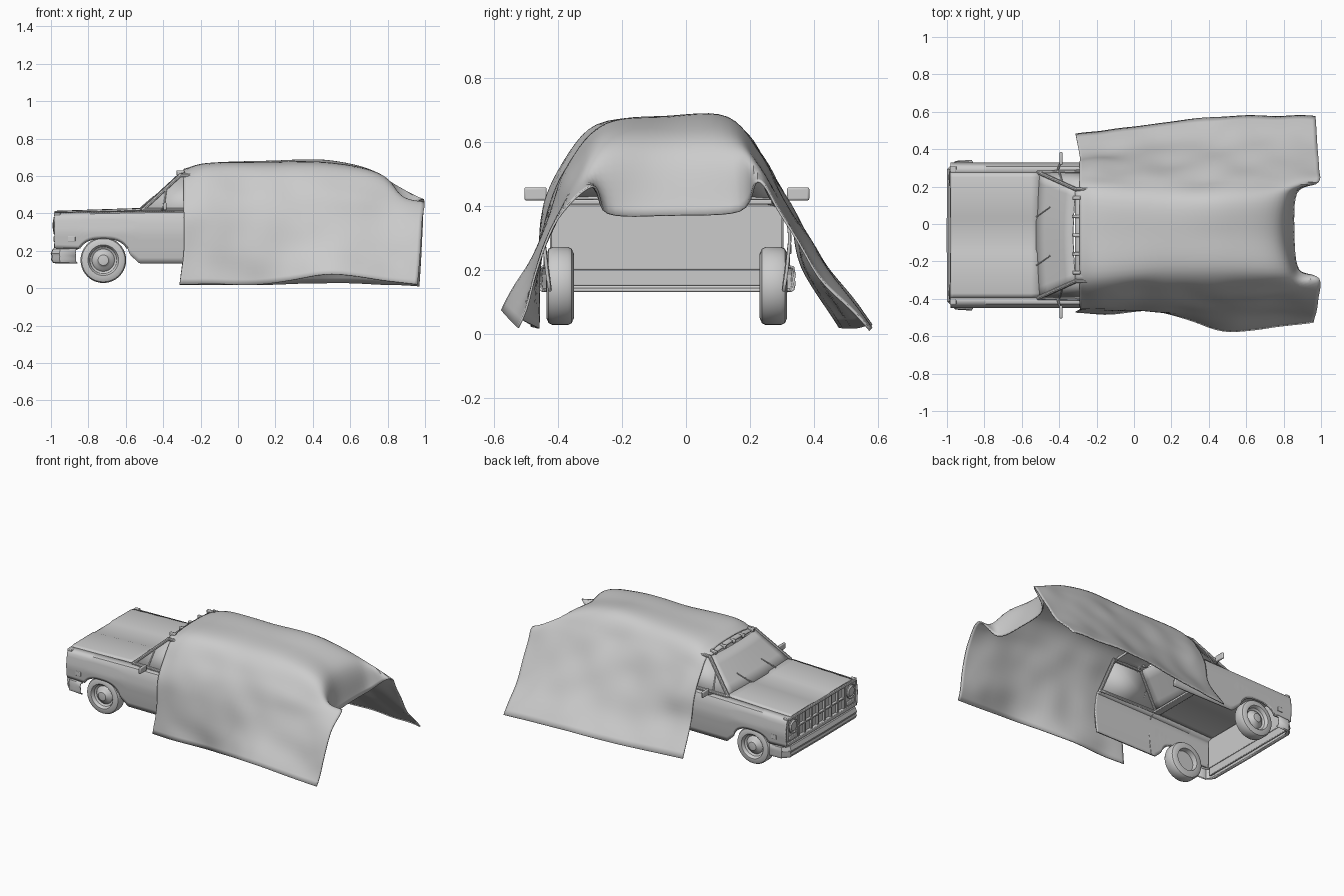
import bpy, bmesh, math
from mathutils import Vector, Matrix, noise

if "Cube" in bpy.data.objects:
    bpy.data.objects.remove(bpy.data.objects["Cube"])

CY = -0.06  # truck centre line


def finish(name, bm, bevel=0.0, thick=0.0):
    bmesh.ops.recalc_face_normals(bm, faces=bm.faces[:])
    me = bpy.data.meshes.new(name)
    bm.to_mesh(me)
    bm.free()
    ob = bpy.data.objects.new(name, me)
    bpy.context.collection.objects.link(ob)
    if thick:
        m = ob.modifiers.new("thickness", 'SOLIDIFY')
        m.thickness, m.offset = thick, 0
    if bevel:
        m = ob.modifiers.new("bevel", 'BEVEL')
        m.width, m.segments = bevel, 2
    return ob


def grid(name, rows, thick=0.0, closed=False):
    bm = bmesh.new()
    vs = [[bm.verts.new(p) for p in r] for r in rows]
    n = len(rows)
    for i in range(n if closed else n - 1):
        a, b = vs[i], vs[(i + 1) % n]
        for j in range(len(a) - 1):
            bm.faces.new((a[j], a[j + 1], b[j + 1], b[j]))
    return finish(name, bm, thick=thick)


def box(name, x0, x1, y0, y1, z0, z1, bevel=0.004):
    bm = bmesh.new()
    bmesh.ops.create_cube(bm, size=1)
    for v in bm.verts:
        v.co = ((x0 + x1) / 2 + v.co.x * (x1 - x0), CY + (y0 + y1) / 2 + v.co.y * (y1 - y0),
                (z0 + z1) / 2 + v.co.z * (z1 - z0))
    return finish(name, bm, bevel)


def rod(name, pts, r):
    bm = bmesh.new()
    for a, b in zip(pts, pts[1:]):
        a, b = Vector(a), Vector(b)
        d = b - a
        M = Matrix.Translation((a + b) / 2 + Vector((0, CY, 0))) @ d.to_track_quat('Z', 'Y').to_matrix().to_4x4()
        bmesh.ops.create_cone(bm, cap_ends=True, segments=10, radius1=r, radius2=r, depth=d.length + r, matrix=M)
    return finish(name, bm)


def lathe(name, profile, centre, axis, n=36):
    # profile: (radius, offset along axis)
    rows = []
    for k in range(n):
        a = 2 * math.pi * k / n
        c, s = math.cos(a), math.sin(a)
        if axis == 'y':
            rows.append([(centre[0] + r * c, CY + centre[1] + h, centre[2] + r * s) for r, h in profile])
        else:
            rows.append([(centre[0] + h, CY + centre[1] + r * c, centre[2] + r * s) for r, h in profile])
    return grid(name, rows, closed=True)


def interp(pts, x):
    for (a, za), (b, zb) in zip(pts, pts[1:]):
        if x <= b:
            return za + (zb - za) * (x - a) / (b - a)
    return pts[-1][1]


def catmull(pts, n):
    pts = [Vector(p) for p in pts]
    P = [2 * pts[0] - pts[1]] + pts + [2 * pts[-1] - pts[-2]]
    out = []
    for i in range(1, len(P) - 2):
        a, b, c, d = P[i - 1:i + 3]
        for k in range(n):
            t = k / n
            out.append(0.5 * (2 * b + (c - a) * t + (2 * a - 5 * b + 4 * c - d) * t * t
                              + (3 * b - a - 3 * c + d) * t ** 3))
    return out + [pts[-1]]


# draped tarpaulin: cross-sections from the near hem over the top to the far hem
def section(x, yz, pull=0.0):
    return [(x - pull * max(0, .2 - z) * 5, y, z) for y, z in yz]

front = section(-.29, [(-.47, .02), (-.46, .2), (-.445, .38), (-.38, .5), (-.28, .61), (-.06, .635),
                       (.16, .61), (.26, .5), (.325, .37), (.36, .21), (.48, .02)], .025)
shoulder = section(-.16, [(-.475, .02), (-.46, .2), (-.44, .38), (-.38, .52), (-.28, .65), (-.06, .665),
                          (.15, .65), (.25, .53), (.33, .38), (.375, .21), (.5, .02)])
middle = section(.17, [(-.475, .025), (-.46, .2), (-.425, .38), (-.36, .53), (-.25, .65), (-.06, .675),
                       (.13, .665), (.23, .55), (.32, .39), (.41, .2), (.54, .02)])
rear = section(.5, [(-.575, .075), (-.49, .22), (-.42, .38), (-.36, .53), (-.25, .65), (-.06, .67),
                    (.13, .67), (.23, .55), (.32, .4), (.445, .2), (.575, .03)])
fall = [(.79, -.545, .04), (.79, -.47, .2), (.8, -.4, .37), (.81, -.35, .48), (.8, -.26, .58),
        (.76, -.06, .59), (.79, .14, .585), (.82, .22, .535), (.81, .31, .39), (.79, .44, .2), (.79, .575, .02)]
hem = [(.96, -.525, .02), (.975, -.46, .19), (.985, -.4, .36), (.99, -.29, .46), (.88, -.24, .375),
       (.855, -.06, .37), (.87, .16, .38), (.985, .22, .475), (.99, .29, .39), (.98, .42, .18), (.97, .57, .01)]
cols = [catmull(s, 6) for s in (front, shoulder, middle, rear, fall, hem)]
lines = [catmull(c, 9) for c in zip(*cols)]
for ln in lines:
    for p in ln:
        w = min(1, (p.x + .31) * 6 + .2) * min(1, (.7 - p.z) * 6 + .1)
        d = noise.noise(Vector((p.x * 5 + p.z * 3, p.y * 4, p.z * 5 - p.x * 2))) * .012 * w
        p.y += d * (1 if p.y > CY else -1)
        p.z = max(.004, p.z + d * .4)
grid("tarpaulin", lines, thick=.007)


# body sides with a squarish wheel arch cut-out
def arch(dx, w=.145, h=.135):
    return .133 + h * max(0, 1 - abs(dx / w) ** 2.6) ** (1 / 2.6)

def lower_edge(x):
    z = interp([(-.99, .215), (-.86, .21), (-.6, .2), (-.52, .127), (-.06, .125)], x)
    return max(z, arch(x + .72))

xs = [-.98 + .01 * i for i in range(93)]
for s in (1, -1):
    rows = []
    for x in xs:
        zb = lower_edge(x)
        row = []
        for k in range(9):
            z = zb + (.38 - zb) * k / 8
            row.append((x, CY + s * interp([(.1, .36), (.2, .375), (.3, .385), (.34, .38), (.38, .374)], z), z))
        dz = interp([(-.98, -.01), (-.5, 0), (0, .005)], x)
        row += [(x, CY + s * .365, .4 + dz), (x, CY + s * .335, .412 + dz)]
        rows.append(row)
    grid("body_side", rows, thick=.01)
    # arch lip
    rod("arch_lip", [(-.72 + .142 * k / 10, s * .38, arch(.142 * k / 10)) for k in range(-10, 11)
                     if arch(.142 * k / 10) > .2], .005)
    # door gap strip and side marker
    rod("door_seam", [(-.49, s * .362, .14), (-.49, s * .383, .3), (-.49, s * .373, .38), (-.49, s * .335, .412)], .003)
    box("side_marker", -.91, -.87, s * .385 - .004, s * .385 + .004, .25, .28, .002)

# hood with raised centre
grid("hood", [[(x, CY + y, .412 + interp([(-.98, -.01), (-.5, .006), (0, .006)], x) + dz)
               for y, dz in ((-.335, 0), (-.31, .006), (-.1, .008), (-.08, .002), (.08, .002),
                             (.1, .008), (.31, .006), (.335, 0))]
              for x in (-.98, -.965, -.85, -.7, -.55, -.5)], thick=.008)
box("cowl", -.53, -.48, -.33, .33, .405, .42)

# cab: windscreen, glass, pillars, roof
base, top = (-.51, .335, .418), (-.31, .245, .602)
grid("windscreen", [[(base[0] - .015 * (1 - t * t) + (top[0] - base[0]) * h,
                      CY + t * (base[1] + (top[1] - base[1]) * h),
                      base[2] + (top[2] - base[2]) * h) for t in [k / 6 - 1 for k in range(13)]]
                    for h in (0, .25, .5, .75, 1)], thick=.006)
for s in (1, -1):
    a, b = (base[0], s * base[1], base[2]), (top[0], s * top[1], top[2])
    c, d = (-.1, s * .25, .602), (-.07, s * .345, .418)
    rod("window_frame", [d, a, b, c, d], .011)
    rod("quarter_pillar", [(-.4, s * .34, .42), (-.385, s * .287, .52)], .005)
    grid("side_glass", [[(p[0], CY + p[1], p[2]) for p in r] for r in ((a, b), (d, c))], thick=.005)
    # mirror on an arm
    rod("mirror_arm", [(-.41, s * .34, .42), (-.39, s * .4, .425)], .006)
    box("mirror", -.398, -.382, s * .41 - .035, s * .41 + .035, .417, .458, .006)
    # wiper
    rod("wiper", [(-.52, s * .13 - .03, .43), (-.45, s * .13 + .02, .49)], .004)
grid("roof", [[(x, CY + y, z + dz) for y, z in ((-.25, .596), (-.22, .612), (0, .622), (.22, .612), (.25, .596))]
              for x, dz in ((-.315, -.004), (-.29, .002), (-.18, .006), (-.11, 0), (-.1, -.02))], thick=.008)
for k in (-2, -1, 0, 1, 2):
    y = k * .1
    box("roof_light", -.33, -.285, y - .009, y + .009, .605, .63, .005)

# grille, lamps and bumper
box("grille_panel", -.965, -.945, -.36, .36, .2, .4)
box("grille_top_bar", -.985, -.95, -.37, .37, .385, .405)
box("grille_bottom_bar", -.985, -.95, -.37, .37, .215, .24)
box("grille_middle_bar", -.983, -.95, -.25, .25, .307, .317, .002)
for k in range(8):
    y = -.245 + .07 * k
    box("grille_upright", -.98, -.95, y - .006, y + .006, .235, .39, .002)
for s in (1, -1):
    box("lamp_surround", -.98, -.95, s * .31 - .055, s * .31 + .055, .235, .39)
    lathe("headlamp", [(0, -.012), (.03, -.009), (.04, 0), (.046, -.006), (.048, .01)],
          (-.98, s * .31, .335), 'x', 24)
    box("turn_signal", -.986, -.96, s * .31 - .045, s * .31 + .045, .248, .278)

path = [(-.865, -.395), (-.95, -.39), (-.985, -.35), (-.988, 0), (-.985, .35), (-.95, .39), (-.865, .395)]
rows = []
for x, y in path:
    f = 1 if abs(y) < .38 else .3
    rows.append([(x + dx * f, CY + y * (1 - dx), z) for dx, z in
                 ((.02, .135), (0, .14), (-.008, .155), (-.004, .172), (-.01, .185), (0, .208), (.025, .21))])
grid("front_bumper", rows, thick=.008)
box("bumper_valance", -.965, -.95, -.36, .36, .15, .215)

# front wheels
tyre = [(.075, -.043), (.1, -.043), (.116, -.036), (.122, -.024), (.122, .024), (.116, .036), (.1, .043),
        (.082, .043), (.076, .036), (.072, .022), (.06, .014), (.052, .024), (.04, .03), (.034, .036),
        (.028, .042), (.014, .044), (0, .044)]
for s in (1, -1):
    lathe("front_tyre", [(r, s * h) for r, h in tyre], (-.72, s * .333, .15), 'y', 40)
    lathe("wheel_back", [(.076, -s * .043), (.07, -s * .01), (0, -s * .01)], (-.72, s * .333, .15), 'y', 40)

bpy.ops.object.select_all(action='SELECT')
bpy.context.view_layer.objects.active = bpy.context.selected_objects[0]
bpy.ops.object.shade_smooth_by_angle(angle=math.radians(35))
